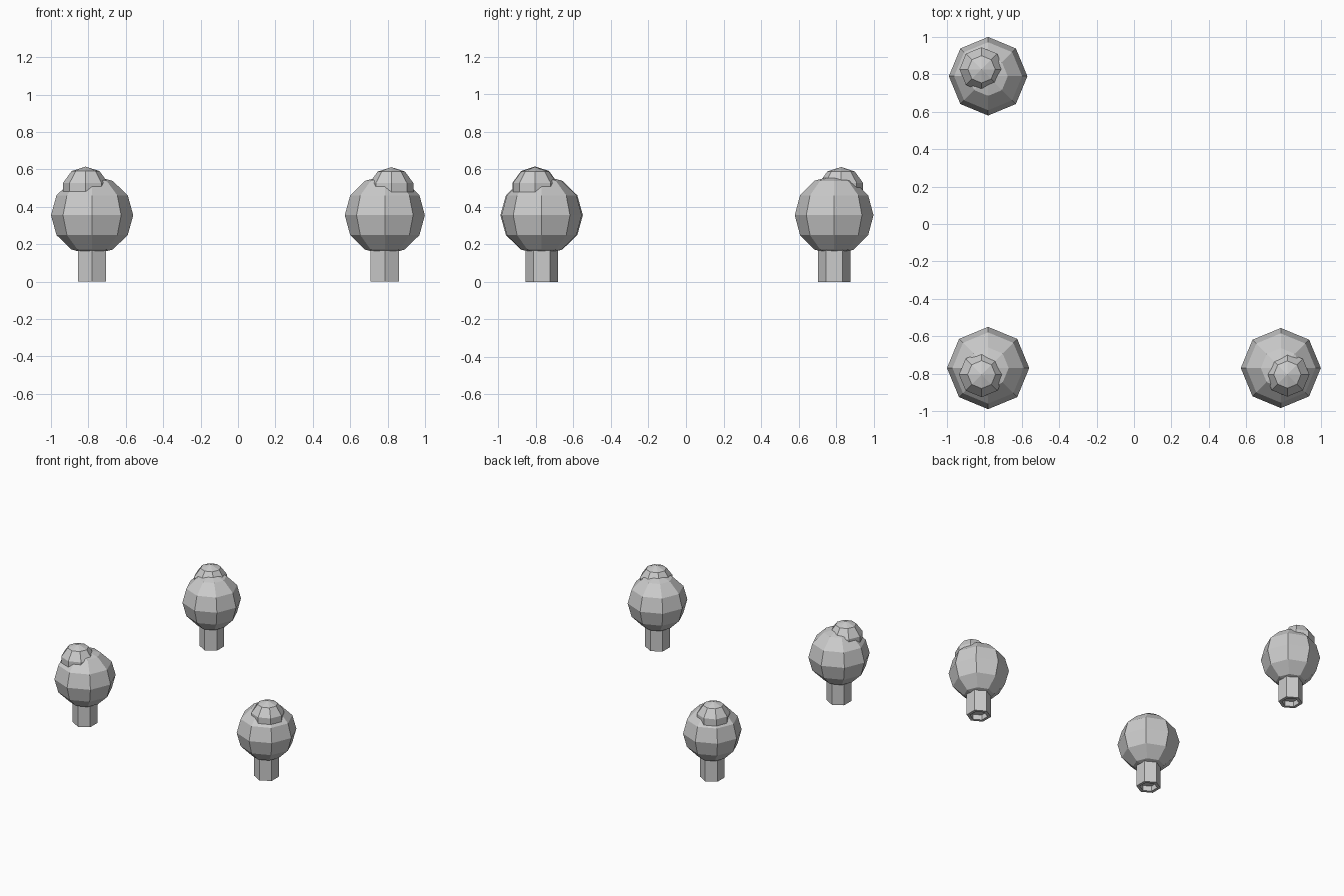
import bpy, bmesh, math
from mathutils import Vector

cube = bpy.data.objects.get("Cube")
if cube:
    bpy.data.objects.remove(cube, do_unlink=True)

# One plain grey for everything
grey = bpy.data.materials.new("plain grey")
grey.use_nodes = True
grey.diffuse_color = (0.6, 0.6, 0.6, 1)
grey.node_tree.nodes["Principled BSDF"].inputs["Base Color"].default_value = (0.6, 0.6, 0.6, 1)


def finish(bm, name, location):
    bmesh.ops.recalc_face_normals(bm, faces=bm.faces)
    mesh = bpy.data.meshes.new(name)
    bm.to_mesh(mesh)
    bm.free()
    mesh.materials.append(grey)
    obj = bpy.data.objects.new(name, mesh)
    obj.location = location
    bpy.context.collection.objects.link(obj)
    return obj


def foliage(name, location, rings, radius, height):
    """Flat-faced ball of eight segments."""
    bm = bmesh.new()
    bmesh.ops.create_uvsphere(bm, u_segments=8, v_segments=rings, radius=1)
    bmesh.ops.scale(bm, vec=(radius, radius, height), verts=bm.verts)
    return finish(bm, name, location)


def trunk(name, location, radius, height):
    """Six-sided post with a shallow recess in its foot."""
    bm = bmesh.new()
    angles = [math.pi / 2 + i * math.pi / 3 for i in range(6)]
    foot = bm.faces.new([bm.verts.new((radius * math.cos(a), radius * math.sin(a), 0))
                         for a in angles])
    grown = bmesh.ops.extrude_face_region(bm, geom=[foot], use_keep_orig=True)["geom"]
    bmesh.ops.translate(bm, vec=(0, 0, height),
                        verts=[g for g in grown if isinstance(g, bmesh.types.BMVert)])
    bmesh.ops.recalc_face_normals(bm, faces=bm.faces)
    foot = min(bm.faces, key=lambda f: f.calc_center_median().z)
    bmesh.ops.inset_individual(bm, faces=[foot], thickness=0.025)
    inner = bmesh.ops.extrude_discrete_faces(bm, faces=[foot])["faces"][0]
    bmesh.ops.translate(bm, vec=(0, 0, 0.04), verts=inner.verts)
    return finish(bm, name, location)


# Name, ground position, crown radius, tuft offset
trees = [
    ("front_right", Vector((-0.78, -0.77, 0)), 0.22, (-0.035, -0.035), 0.127),
    ("front_left", Vector((0.785, -0.77, 0)), 0.214, (0.035, -0.035), 0.124),
    ("back_right", Vector((-0.78, 0.79, 0)), 0.21, (-0.035, 0.037), 0.124),
]
for name, spot, size, (dx, dy), tuft in trees:
    trunk(name + "_trunk", spot, 0.087, 0.2)
    foliage(name + "_crown", spot + Vector((0, 0, 0.355)), 6, size, 0.212)
    foliage(name + "_tuft", spot + Vector((dx, dy, 0.488)), 5, tuft, tuft)
